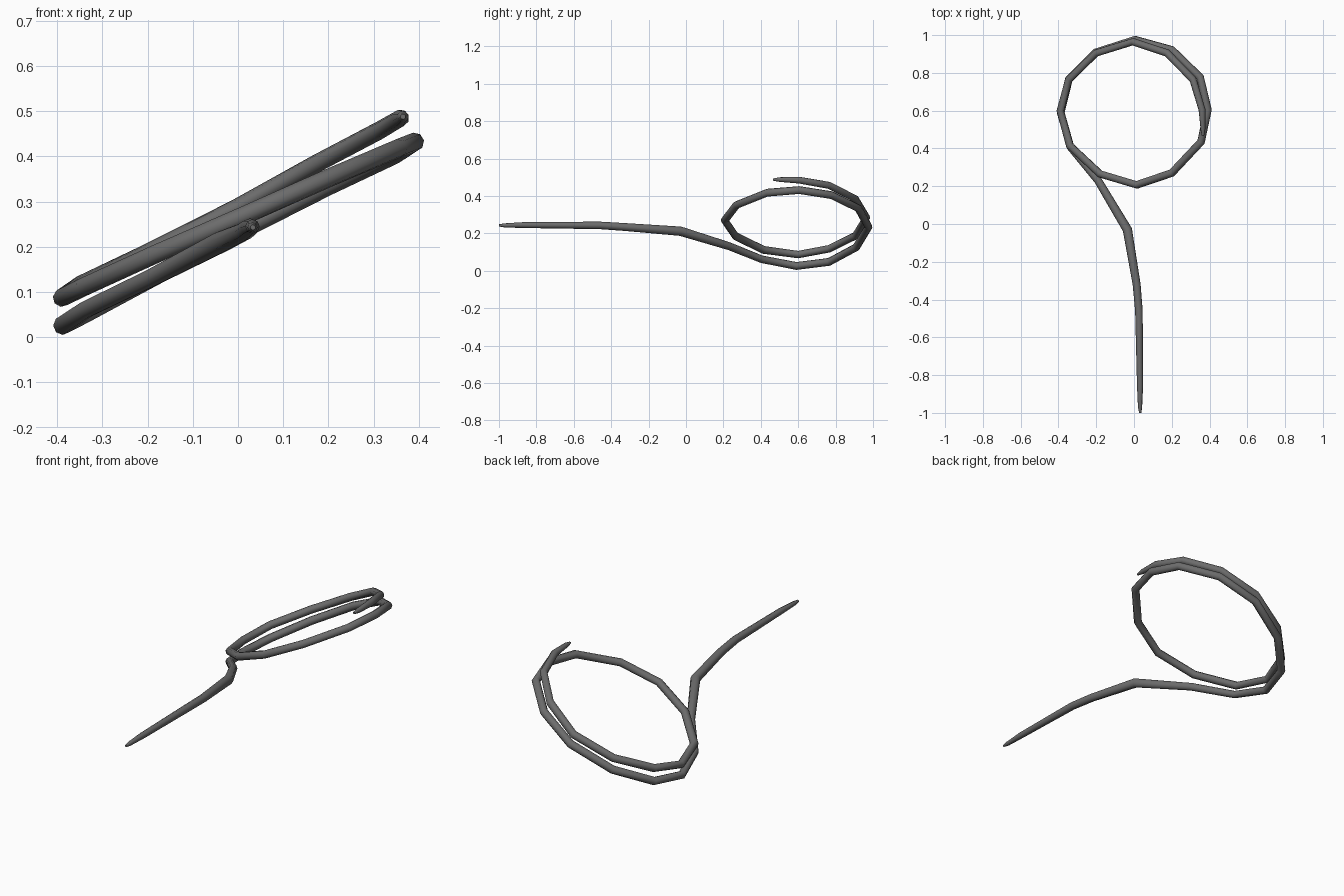
import bpy

# Path of the vine: x, y, z, radius
tail = [
    (0.033, -1.0, 0.243, 0.006), (0.032, -0.97, 0.243, 0.011), (0.032, -0.86, 0.245, 0.016),
    (0.026, -0.46, 0.243, 0.020), (0.014, -0.32, 0.234, 0.021),
    (-0.035, -0.03, 0.212, 0.025), (-0.19, 0.23, 0.132, 0.021), (-0.335, 0.405, 0.062, 0.020)]
first_turn = [
    (-0.388, 0.59, 0.026, 0.021), (-0.345, 0.765, 0.048, 0.021), (-0.20, 0.91, 0.126, 0.021),
    (0.005, 0.976, 0.235, 0.021), (0.20, 0.922, 0.334, 0.021), (0.35, 0.777, 0.405, 0.021),
    (0.391, 0.605, 0.432, 0.021), (0.355, 0.435, 0.418, 0.021), (0.20, 0.27, 0.352, 0.021),
    (0.015, 0.207, 0.27, 0.021), (-0.18, 0.265, 0.185, 0.021), (-0.34, 0.415, 0.112, 0.021)]
second_turn = [
    (-0.39, 0.60, 0.087, 0.020), (-0.345, 0.765, 0.118, 0.020), (-0.20, 0.905, 0.187, 0.020),
    (-0.005, 0.965, 0.285, 0.020), (0.175, 0.905, 0.385, 0.020), (0.312, 0.765, 0.457, 0.020),
    (0.36, 0.605, 0.485, 0.019), (0.365, 0.50, 0.488, 0.013), (0.365, 0.465, 0.488, 0.006)]
path = tail + first_turn + second_turn

# Dark grey surface
grey = bpy.data.materials.new("dark_grey")
grey.diffuse_color = (0.15, 0.15, 0.15, 1)

# Tapered eight-sided tube along the path
curve = bpy.data.curves.new("tendril", 'CURVE')
curve.dimensions = '3D'
curve.bevel_depth = 1.0
curve.bevel_resolution = 2
curve.use_fill_caps = True
spline = curve.splines.new('POLY')
spline.points.add(len(path) - 1)
for point, (x, y, z, r) in zip(spline.points, path):
    point.co = (x, y, z, 1)
    point.radius = r
curve.materials.append(grey)
tendril = bpy.data.objects.new("tendril", curve)
bpy.context.collection.objects.link(tendril)

# Turn the tube into a mesh and smooth it
bpy.context.view_layer.objects.active = tendril
tendril.select_set(True)
bpy.ops.object.convert(target='MESH')
bpy.ops.object.shade_smooth_by_angle(angle=0.9)
